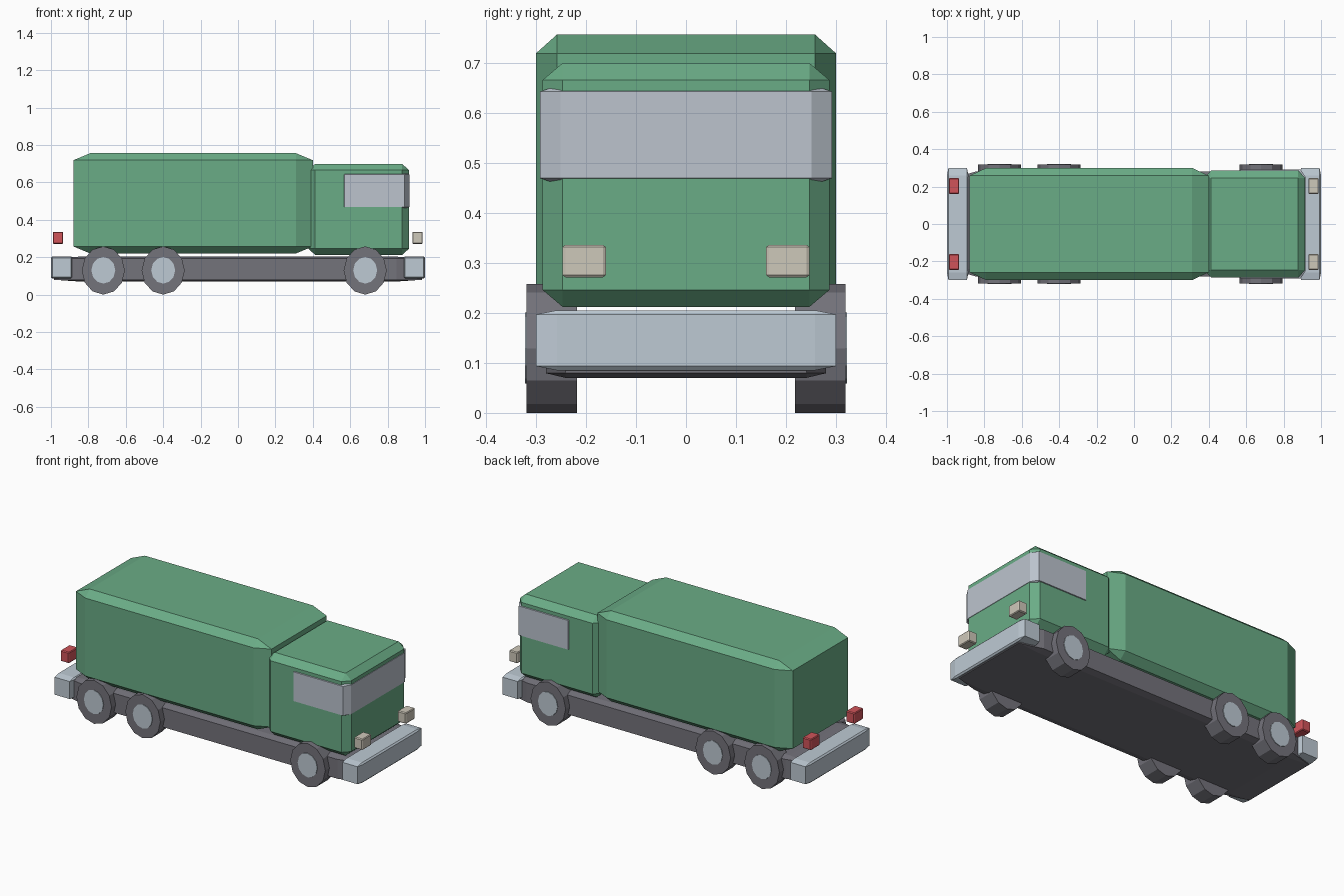
import bpy
import bmesh
from math import pi
from mathutils import Matrix, Vector

default = bpy.data.objects.get("Cube")
if default:
    bpy.data.objects.remove(default, do_unlink=True)


def to_linear(v):
    v /= 255
    return v / 12.92 if v <= 0.04045 else ((v + 0.055) / 1.055) ** 2.4


def material(name, *rgb):
    mat = bpy.data.materials.new(name)
    color = [to_linear(c) for c in rgb] + [1.0]
    mat.use_nodes = True
    mat.diffuse_color = color
    mat.node_tree.nodes["Principled BSDF"].inputs["Base Color"].default_value = color
    return mat


green = material("body green", 106, 172, 134)
metal = material("light metal", 190, 202, 212)
glass = material("window glass", 188, 196, 206)
grey = material("dark grey", 116, 115, 123)
beige = material("headlight beige", 206, 200, 186)
red = material("tail light red", 208, 84, 90)


def finish(name, bm, mat):
    mesh = bpy.data.meshes.new(name)
    bm.to_mesh(mesh)
    bm.free()
    mesh.materials.append(mat)
    obj = bpy.data.objects.new(name, mesh)
    bpy.context.scene.collection.objects.link(obj)
    return obj


def box(name, low, high, mat, bevel=0.07):
    """Chamfered block; the chamfer is proportional to each dimension."""
    low, high = Vector(low), Vector(high)
    bm = bmesh.new()
    bmesh.ops.create_cube(bm, size=1)
    bmesh.ops.bevel(bm, geom=bm.edges[:], offset=bevel, segments=1,
                    profile=0.5, affect='EDGES')
    bmesh.ops.scale(bm, vec=high - low, verts=bm.verts)
    bmesh.ops.translate(bm, vec=(low + high) / 2, verts=bm.verts)
    return finish(name, bm, mat)


def disc(name, center, rx, rz, width, mat):
    """Twelve-sided disc with its axle along y."""
    bm = bmesh.new()
    bmesh.ops.create_cone(bm, cap_ends=True, segments=12,
                          radius1=1, radius2=1, depth=1)
    bmesh.ops.rotate(bm, matrix=Matrix.Rotation(pi / 2, 3, 'X'), verts=bm.verts)
    bmesh.ops.scale(bm, vec=(rx, width, rz), verts=bm.verts)
    bmesh.ops.translate(bm, vec=center, verts=bm.verts)
    return finish(name, bm, mat)


# Body
box("cargo_body", (-0.88, -0.3, 0.22), (0.4, 0.3, 0.756), green)
box("cab", (0.375, -0.287, 0.212), (0.915, 0.287, 0.699), green)
box("cab_windows", (0.543, -0.292, 0.455), (0.917, 0.292, 0.656), glass)

# Chassis and bumpers
box("chassis", (-0.985, -0.28, 0.07), (0.985, 0.28, 0.203), grey)
box("front_bumper", (0.885, -0.3, 0.085), (1.0, 0.3, 0.205), metal)
box("rear_bumper", (-1.0, -0.3, 0.085), (-0.885, 0.3, 0.205), metal)

for side, label in ((-1, "right"), (1, "left")):
    # Lights
    y0, y1 = sorted((side * 0.16, side * 0.247))
    box("headlight_" + label, (0.932, y0, 0.271), (0.987, y1, 0.336), beige)
    box("tail_light_" + label, (-0.99, y0, 0.271), (-0.935, y1, 0.336), red)

    # Wheels
    for axle, x in (("front", 0.68), ("middle", -0.4), ("rear", -0.72)):
        name = axle + "_" + label
        disc("tyre_" + name, (x, side * 0.268, 0.129), 0.115, 0.129, 0.101, grey)
        disc("hub_" + name, (x, side * 0.27, 0.13), 0.064, 0.071, 0.104, metal)
